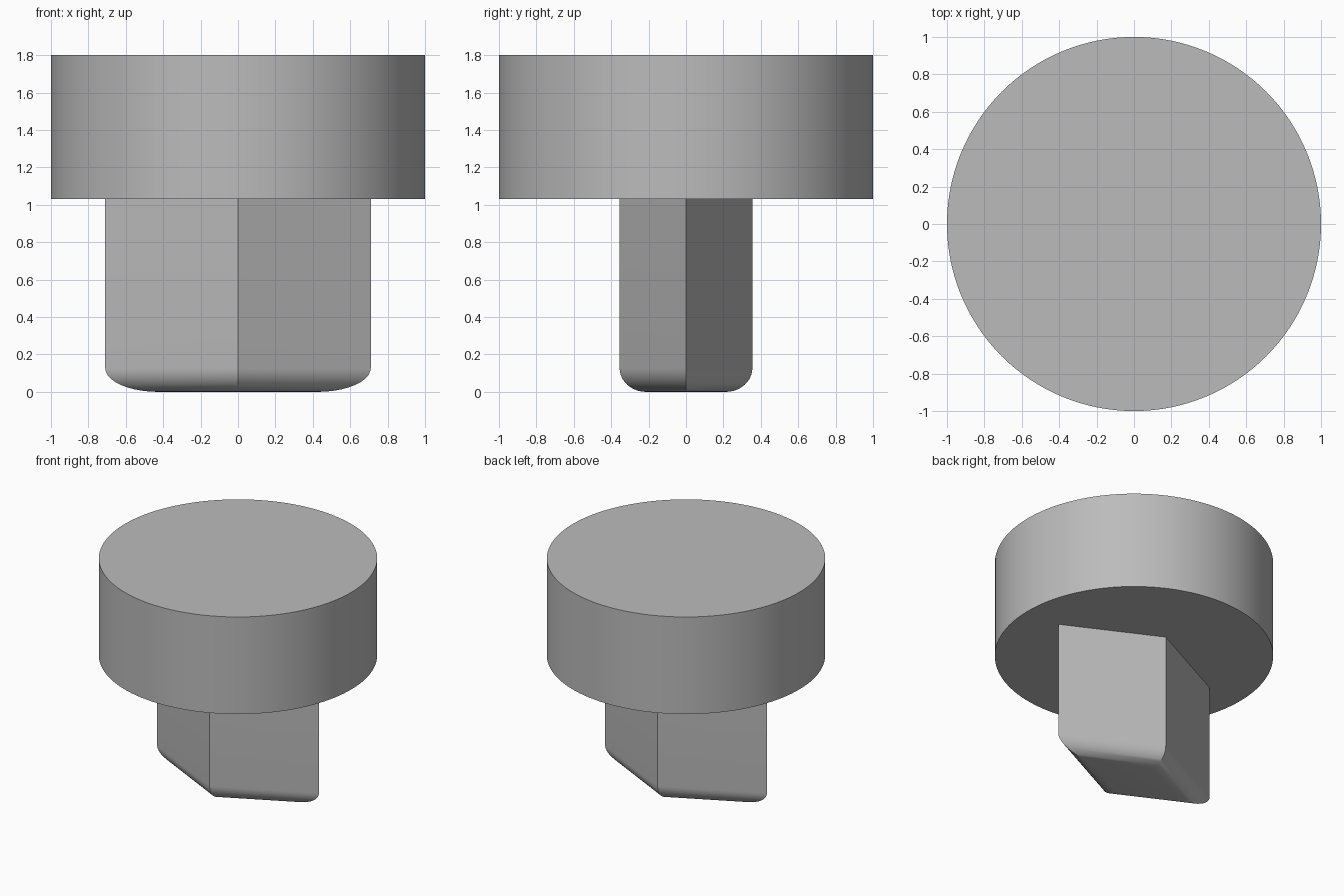
import bpy, bmesh, math

cube = bpy.data.objects.get("Cube")
if cube:
    bpy.data.objects.remove(cube, do_unlink=True)

grey = bpy.data.materials.new("plain_grey")
grey.use_nodes = True
colour = (0.5, 0.5, 0.5, 1)
grey.diffuse_color = colour
grey.node_tree.nodes["Principled BSDF"].inputs["Base Color"].default_value = colour

HEIGHT, SEAM = 1.8, 1.03
HALF_X, HALF_Y = 0.71, 0.355
FILLET, STEPS = 0.127, 10


def finish(obj):
    obj.data.materials.append(grey)
    bpy.ops.object.select_all(action="DESELECT")
    obj.select_set(True)
    bpy.context.view_layer.objects.active = obj
    bpy.ops.object.shade_smooth_by_angle(angle=math.radians(30))


# Round head
bpy.ops.mesh.primitive_cylinder_add(vertices=128, radius=1, depth=HEIGHT - SEAM,
                                    location=(0, 0, (HEIGHT + SEAM) / 2))
head = bpy.context.object
head.name = "round_head"
finish(head)

# Diamond stem: stacked rings, inset along a quarter circle at the bottom edge
inradius = HALF_X * HALF_Y / math.hypot(HALF_X, HALF_Y)
profile = [(1, SEAM)]
for i in range(STEPS + 1):
    a = math.pi / 2 * i / STEPS
    inset = FILLET * (1 - math.cos(a))
    profile.append((1 - inset / inradius, FILLET * (1 - math.sin(a))))

bm = bmesh.new()
rings = []
for s, z in profile:
    corners = [(HALF_X, 0), (0, HALF_Y), (-HALF_X, 0), (0, -HALF_Y)]
    rings.append([bm.verts.new((x * s, y * s, z)) for x, y in corners])
for upper, lower in zip(rings, rings[1:]):
    for k in range(4):
        n = (k + 1) % 4
        bm.faces.new((upper[k], lower[k], lower[n], upper[n]))
bm.faces.new(rings[0])
bm.faces.new(rings[-1][::-1])
bmesh.ops.recalc_face_normals(bm, faces=bm.faces)
mesh = bpy.data.meshes.new("diamond_stem")
bm.to_mesh(mesh)
bm.free()
stem = bpy.data.objects.new("diamond_stem", mesh)
bpy.context.collection.objects.link(stem)
finish(stem)
